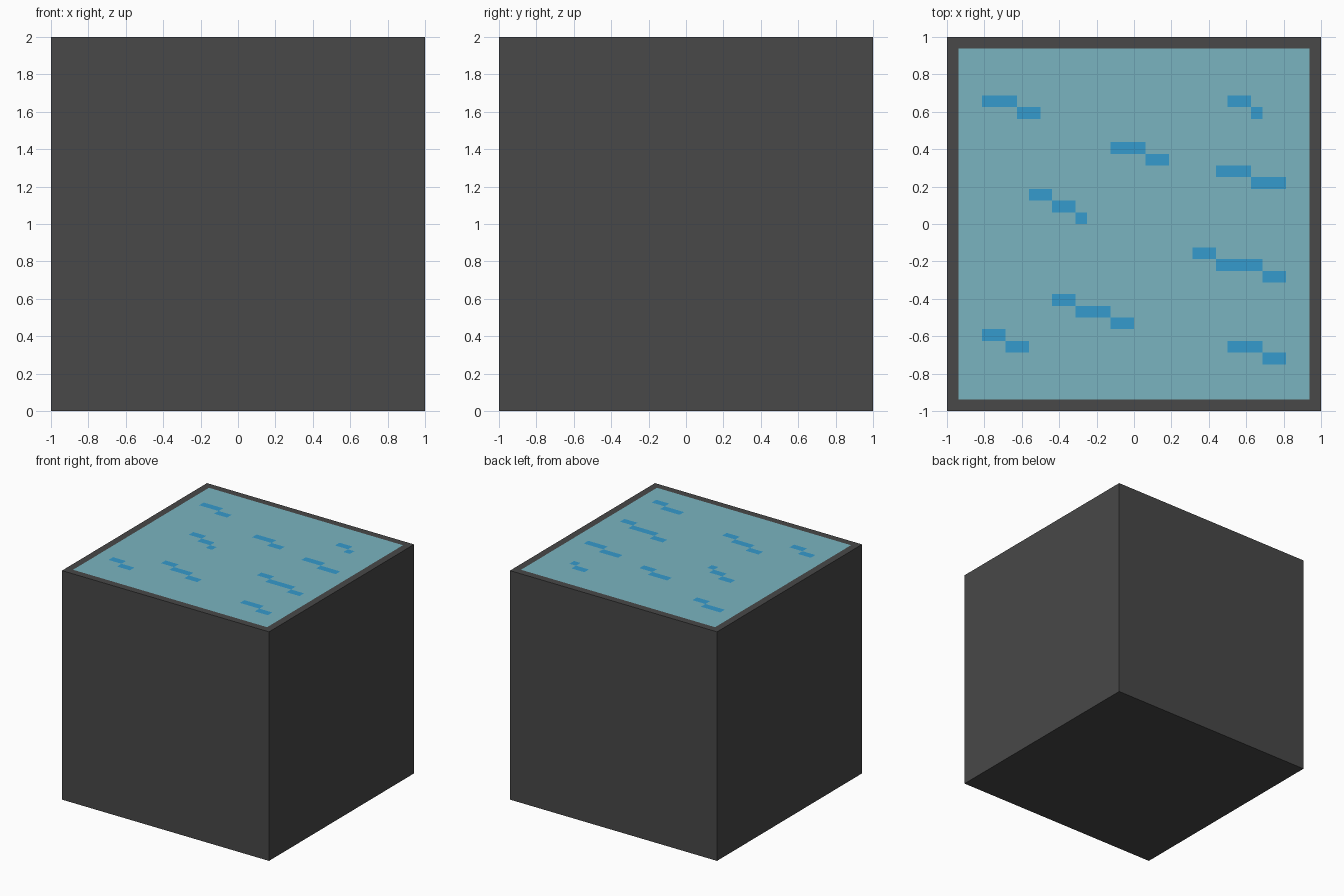
import bpy, bmesh
from mathutils import Matrix

if "Cube" in bpy.data.objects:
    bpy.data.objects.remove(bpy.data.objects["Cube"])

CELLS = 32                 # the top pattern sits on a 32 x 32 square grid
STEP = 2 / CELLS


def material(name, rgb):
    def lin(c):
        c /= 255
        return c / 12.92 if c <= 0.04045 else ((c + 0.055) / 1.055) ** 2.4
    mat = bpy.data.materials.new(name)
    mat.diffuse_color = (*[lin(c) for c in rgb], 1)
    mat.use_nodes = True
    mat.node_tree.nodes["Principled BSDF"].inputs["Base Color"].default_value = mat.diffuse_color
    return mat


def add_object(name, bm, mats):
    mesh = bpy.data.meshes.new(name)
    bm.to_mesh(mesh)
    bm.free()
    for m in mats:
        mesh.materials.append(m)
    obj = bpy.data.objects.new(name, mesh)
    bpy.context.collection.objects.link(obj)
    return obj


grey = material("dark grey", (72, 72, 72))
water = material("pale water blue", (122, 180, 192))
ripple = material("ripple blue", (53, 155, 205))

# Solid block: four walls and the floor, the top is a separate panel
bm = bmesh.new()
bmesh.ops.create_cube(bm, size=2, matrix=Matrix.Translation((0, 0, 1)))
top = [f for f in bm.faces if f.normal.z > 0.5]
bmesh.ops.delete(bm, geom=top, context='FACES_ONLY')
add_object("block", bm, [grey])

# Ripples: start column, start row, run lengths (each run steps one row down)
ripples = [
    (3, 26, (3, 2)), (24, 26, (2, 1)), (14, 22, (3, 2)),
    (23, 20, (3, 3)), (7, 18, (2, 2, 1)), (21, 13, (2, 4, 2)),
    (9, 9, (2, 3, 2)), (3, 6, (2, 2)), (24, 5, (3, 2)),
]
ripple_cells = set()
for col, row, runs in ripples:
    for length in runs:
        ripple_cells |= {(c, row) for c in range(col, col + length)}
        col, row = col + length, row - 1

# Water top: rim one cell wide, water inside, ripples on listed cells
bm = bmesh.new()
bmesh.ops.create_grid(bm, x_segments=CELLS, y_segments=CELLS, size=1,
                      matrix=Matrix.Translation((0, 0, 2)))
for f in bm.faces:
    p = f.calc_center_median()
    cell = (int((p.x + 1) / STEP), int((p.y + 1) / STEP))
    if min(cell) == 0 or max(cell) == CELLS - 1:
        f.material_index = 0
    else:
        f.material_index = 2 if cell in ripple_cells else 1
add_object("water_top", bm, [grey, water, ripple])
